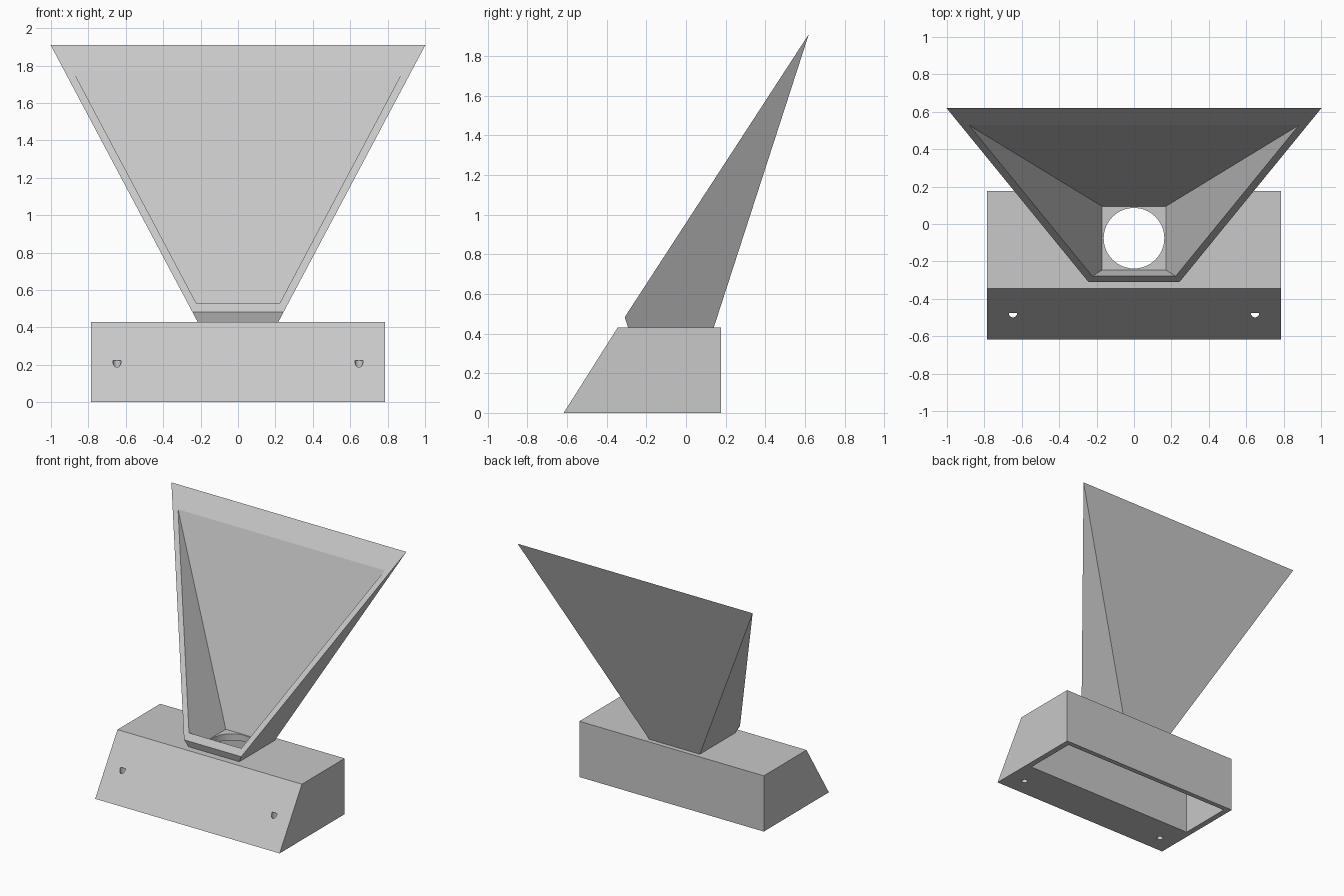
import bpy, bmesh
from mathutils import Vector, Matrix
from math import radians

cube = bpy.data.objects.get("Cube")
if cube:
    bpy.data.objects.remove(cube, do_unlink=True)

# Main dimensions
BASE_TOP = 0.43
CENTRE_Y = -0.076
APEX = Vector((0, 0.616, 1.905))     # top edge of the hopper
LIP = Vector((0, -0.308, 0.485))     # low front edge of the hopper

grey = bpy.data.materials.new("light_grey")
grey.use_nodes = True
colour = (0.58, 0.58, 0.58, 1)
grey.diffuse_color = colour
grey.node_tree.nodes["Principled BSDF"].inputs["Base Color"].default_value = colour


def make_object(name, bm):
    bmesh.ops.recalc_face_normals(bm, faces=bm.faces)
    mesh = bpy.data.meshes.new(name)
    bm.to_mesh(mesh)
    bm.free()
    mesh.materials.append(grey)
    obj = bpy.data.objects.new(name, mesh)
    bpy.context.collection.objects.link(obj)
    return obj


def loft(rings):
    """Closed solid joining two matching rings of points."""
    bm = bmesh.new()
    a, b = [[bm.verts.new(p) for p in ring] for ring in rings]
    bm.faces.new(a)
    bm.faces.new(b)
    for i in range(len(a)):
        j = (i + 1) % len(a)
        bm.faces.new((a[i], a[j], b[j], b[i]))
    return bm


def funnel(half, z0, z1):
    """Flared rectangular solid; half is its half width at the base top."""
    rings = []
    for z in (z0, z1):
        hx = half + 0.531 * (z - BASE_TOP)
        hy = half + 0.324 * (z - BASE_TOP)
        rings.append([(sx * hx, CENTRE_Y + sy * hy, z)
                      for sx, sy in ((-1, -1), (1, -1), (1, 1), (-1, 1))])
    return loft(rings)


def cylinder(radius, x, y, z0, z1):
    bm = bmesh.new()
    bmesh.ops.create_cone(bm, cap_ends=True, segments=64, radius1=radius,
                          radius2=radius, depth=z1 - z0,
                          matrix=Matrix.Translation((x, y, (z0 + z1) / 2)))
    return bm


def cut(target, bm):
    cutter = make_object("cutter", bm)
    cutter.hide_render = True
    mod = target.modifiers.new("cut", 'BOOLEAN')
    mod.operation = 'DIFFERENCE'
    mod.solver = 'EXACT'
    mod.object = cutter
    bpy.context.view_layer.objects.active = target
    bpy.ops.object.modifier_apply(modifier=mod.name)
    bpy.data.objects.remove(cutter, do_unlink=True)


# Base block with a sloping front
profile = [(-0.617, 0), (0.176, 0), (0.176, BASE_TOP), (-0.345, BASE_TOP)]
base = make_object("base", loft([[(x, y, z) for y, z in profile]
                                 for x in (-0.787, 0.787)]))

# Hollow underside, outlet and blind screw holes
cavity = [(-0.742, -0.285), (0.742, -0.285), (0.742, 0.138), (-0.742, 0.138)]
cut(base, loft([[(x, y, z) for x, y in cavity] for z in (-0.1, 0.38)]))
cut(base, cylinder(0.162, 0, CENTRE_Y, 0.3, 0.5))
for side in (-1, 1):
    cut(base, cylinder(0.022, side * 0.647, -0.477, -0.1, 0.222))

# Hopper: flared shell sliced by a slanting plane
bm = funnel(0.216, BASE_TOP, 2.2)
slope = APEX - LIP
bmesh.ops.bisect_plane(bm, geom=bm.verts[:] + bm.edges[:] + bm.faces[:],
                       plane_co=LIP, plane_no=(0, -slope.z, slope.y),
                       clear_outer=True)
bmesh.ops.holes_fill(bm, edges=[e for e in bm.edges if e.is_boundary])
hopper = make_object("hopper", bm)
cut(hopper, funnel(0.17, 0.4, 2.3))

# Round holes shade smooth, everything else stays flat
for obj in (base, hopper):
    bpy.ops.object.select_all(action='DESELECT')
    obj.select_set(True)
    bpy.context.view_layer.objects.active = obj
    bpy.ops.object.shade_smooth_by_angle(angle=radians(10))
